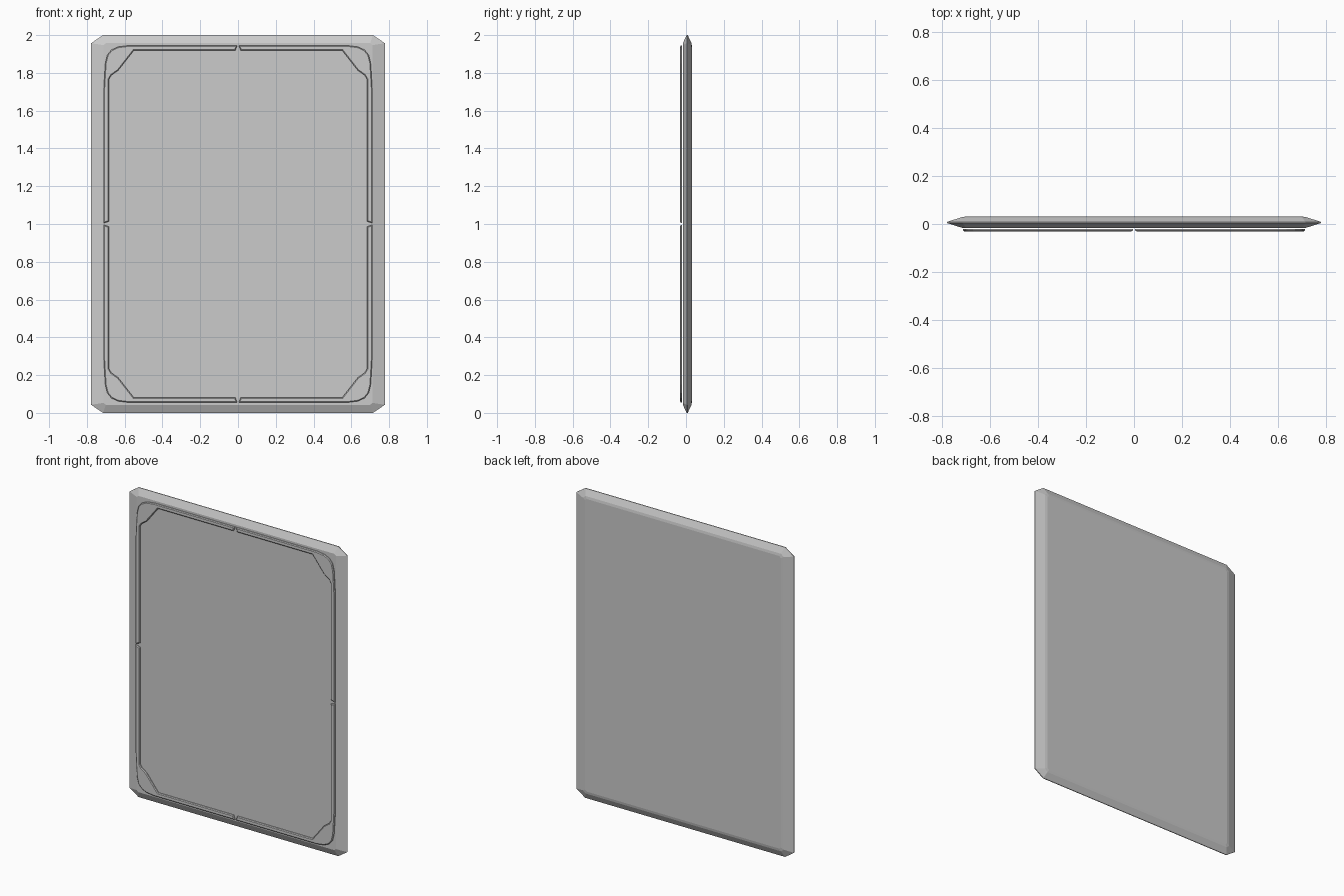
import bpy, bmesh

if "Cube" in bpy.data.objects:
    bpy.data.objects.remove(bpy.data.objects["Cube"])


def make_object(name, bm, location=(0, 0, 0)):
    bmesh.ops.recalc_face_normals(bm, faces=bm.faces[:])
    mesh = bpy.data.meshes.new(name)
    bm.to_mesh(mesh)
    bm.free()
    obj = bpy.data.objects.new(name, mesh)
    obj.location = location
    bpy.context.collection.objects.link(obj)
    return obj


def octagon(hx, hz, cx, cz):
    """Rectangle outline with clipped corners, in x and z."""
    q = [(hx, hz - cz), (hx - cx, hz)]
    return (q + [(-x, z) for x, z in q[::-1]]
            + [(-x, -z) for x, z in q] + [(x, -z) for x, z in q[::-1]])


# Slab: clipped rectangles lofted from front to back, tapering to a thin edge
# each ring: y, half width, half height, corner clip in x and z
rings = [(-0.017, 0.712, 0.957, 0.012, 0.010),
         (0.004, 0.778, 1.0, 0.064, 0.043),
         (0.009, 0.778, 1.0, 0.064, 0.043),
         (0.028, 0.718, 0.961, 0.020, 0.016),
         (0.031, 0.700, 0.945, 0.012, 0.010)]
bm = bmesh.new()
loops = [[bm.verts.new((x, y, z)) for x, z in octagon(*dims)]
         for y, *dims in rings]
for a, b in zip(loops, loops[1:]):
    for i in range(8):
        j = (i + 1) % 8
        bm.faces.new((a[i], a[j], b[j], b[i]))
bm.faces.new(loops[0])
bm.faces.new(loops[-1][::-1])
make_object("slab", bm, (0, 0, 1))

# Front trim: one corner piece with chamfered front, mirrored to all four
outline = [(0.004, 0.945), (0.58, 0.945), (0.635, 0.938), (0.67, 0.922),
           (0.692, 0.895), (0.703, 0.85), (0.712, 0.70), (0.712, 0.004),
           (0.682, 0.014), (0.682, 0.768), (0.670, 0.788), (0.635, 0.812),
           (0.552, 0.918), (0.014, 0.918)]
bm = bmesh.new()
back = bm.faces.new([bm.verts.new((x, -0.021, z)) for x, z in outline])
ext = bmesh.ops.extrude_face_region(bm, geom=[back], use_keep_orig=True)
bmesh.ops.translate(bm, vec=(0, -0.006, 0), verts=[
    g for g in ext["geom"] if isinstance(g, bmesh.types.BMVert)])
front = [g for g in ext["geom"] if isinstance(g, bmesh.types.BMFace)]
bmesh.ops.recalc_face_normals(bm, faces=bm.faces[:])
bmesh.ops.inset_region(bm, faces=front, thickness=0.005, depth=0.004,
                       use_even_offset=True)
trim = make_object("front_trim", bm, (0, 0, 1))
mirror = trim.modifiers.new("Mirror", 'MIRROR')
mirror.use_axis = (True, False, True)
mirror.use_mirror_merge = False
